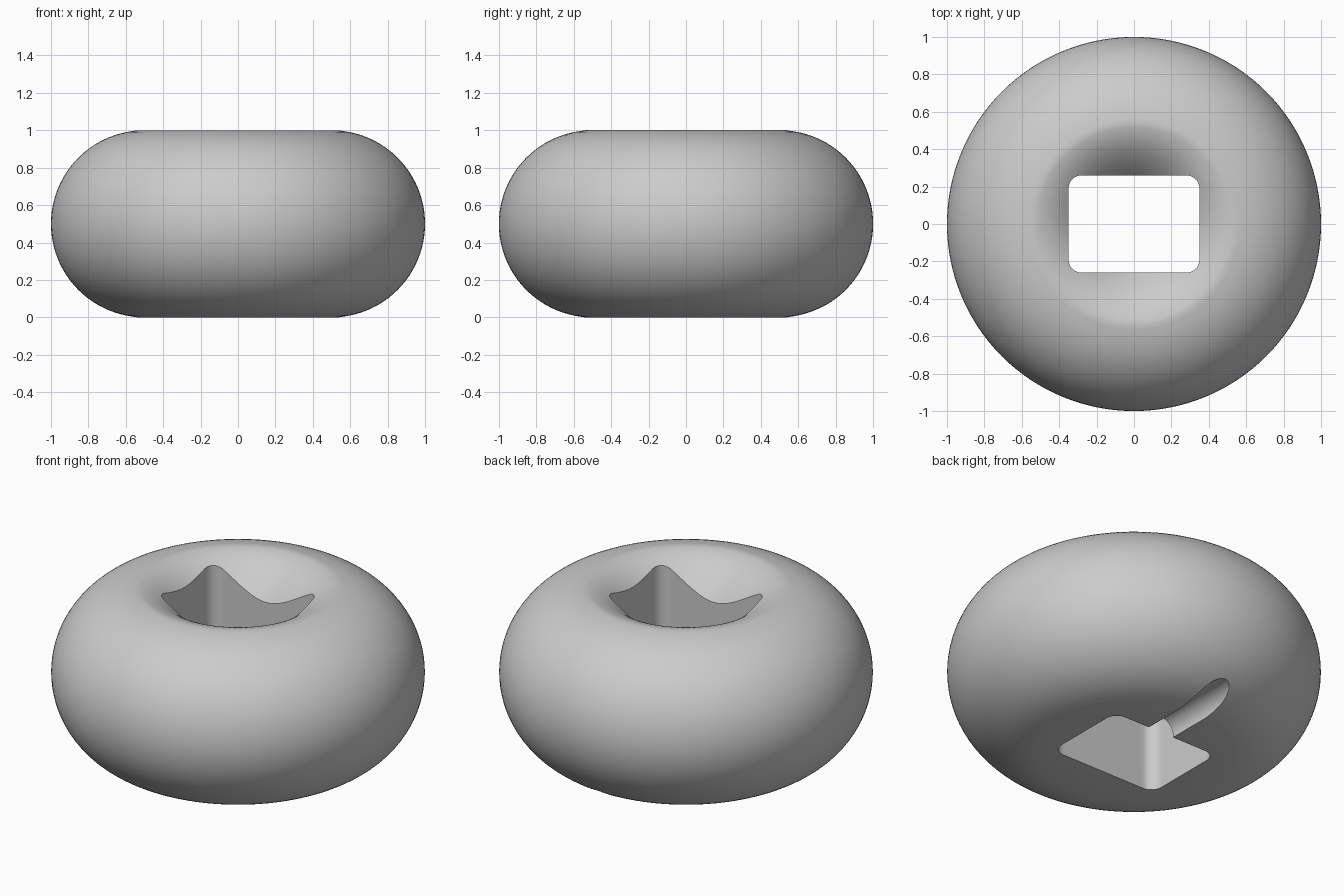
import bpy, bmesh, math

if "Cube" in bpy.data.objects:
    bpy.data.objects.remove(bpy.data.objects["Cube"])

SEGMENTS = 128


def add_object(name, bm):
    bmesh.ops.recalc_face_normals(bm, faces=bm.faces)
    mesh = bpy.data.meshes.new(name)
    bm.to_mesh(mesh)
    bm.free()
    obj = bpy.data.objects.new(name, mesh)
    bpy.context.collection.objects.link(obj)
    return obj


def cut(target, cutter):
    mod = target.modifiers.new(cutter.name, 'BOOLEAN')
    mod.operation = 'DIFFERENCE'
    mod.solver = 'EXACT'
    mod.object = cutter
    bpy.context.view_layer.objects.active = target
    bpy.ops.object.modifier_apply(modifier=mod.name)
    bpy.data.objects.remove(cutter)


# bead body: flat base, half-round side, dished top, revolved around z
profile = [(0, 0), (0.54, 0.0)]
for i in range(2, 49):
    a = -math.pi / 2 + math.pi * i / 48
    if math.cos(a) > 0.1:
        profile.append((0.5 + 0.5 * math.cos(a), 0.5 + 0.5 * math.sin(a)))
profile.append((0.54, 1.0))
for i in range(1, 21):
    d = 0.44 * i / 20
    profile.append((0.54 - d, 1 - 0.12 * d - 1.98 * d * d))
profile.append((0, profile[-1][1]))

bm = bmesh.new()
verts = [bm.verts.new((r, 0, z)) for r, z in profile]
edges = [bm.edges.new(p) for p in zip(verts, verts[1:])]
bmesh.ops.spin(bm, geom=verts + edges, cent=(0, 0, 0), axis=(0, 0, 1),
               angle=2 * math.pi, steps=SEGMENTS)
bmesh.ops.remove_doubles(bm, verts=bm.verts, dist=0.0005)
body = add_object("bead_body", bm)

# rounded rectangular through hole
bm = bmesh.new()
R = 0.07
ring = []
for k, (sx, sy) in enumerate([(1, 1), (-1, 1), (-1, -1), (1, -1)]):
    for j in range(9):
        a = math.pi / 2 * (k + j / 8)
        ring.append(bm.verts.new((sx * (0.35 - R) + R * math.cos(a),
                                  sy * (0.26 - R) + R * math.sin(a), -0.3)))
face = bm.faces.new(ring)
ext = bmesh.ops.extrude_face_region(bm, geom=[face])
bmesh.ops.translate(bm, vec=(0, 0, 1.6),
                    verts=[v for v in ext["geom"] if isinstance(v, bmesh.types.BMVert)])
cut(body, add_object("hole_cutter", bm))

# round groove under the back, from the hole to the outside
bm = bmesh.new()
bmesh.ops.create_cone(bm, cap_ends=True, segments=48, radius1=0.085, radius2=0.085, depth=1.1)
groove = add_object("groove_cutter", bm)
groove.rotation_euler = (math.pi / 2, 0, 0)
groove.location = (0.03, 0.65, 0.01)
bpy.context.view_layer.update()
cut(body, groove)

# smooth only the hole and groove, keep the fine facets on the body
bpy.context.view_layer.objects.active = body
body.select_set(True)
bpy.ops.object.shade_smooth_by_angle(angle=math.radians(20))
